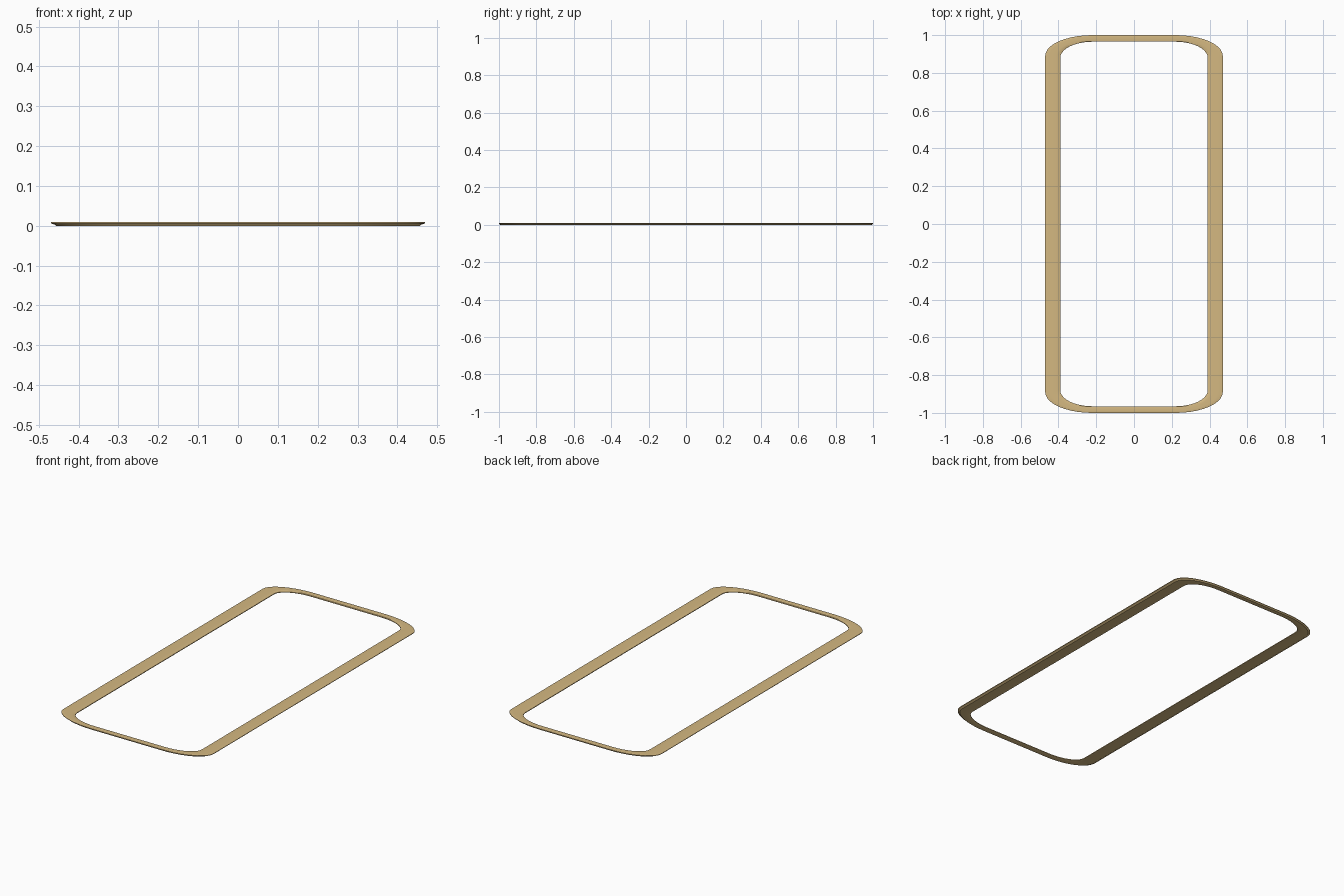
import bpy, bmesh, math

if "Cube" in bpy.data.objects:
    bpy.data.objects.remove(bpy.data.objects["Cube"])

# Cross-section: (fraction from inner edge to outer edge, height)
PROFILE = [(0.0, 0.003), (0.0, 0.007), (0.06, 0.009), (0.3, 0.01), (0.5, 0.01),
           (0.7, 0.01), (0.93, 0.01), (1.0, 0.009), (1.0, 0.006),
           (0.88, 0.003), (0.84, 0.0), (0.5, 0.0), (0.15, 0.0)]
STEPS = 10


def outline(t):
    """Rounded rectangle, wide on the long sides and narrow at the ends."""
    cx, cy = 0.22, 0.88 + 0.01 * t
    rx = 0.17 + 0.08 * t
    ry = 0.085 + 0.025 * t
    pts = []
    for sx, sy, rev in ((1, 1, False), (-1, 1, True), (-1, -1, False), (1, -1, True)):
        corner = []
        for i in range(STEPS + 1):
            a = math.pi / 2 * i / STEPS
            corner.append((sx * (cx + rx * math.cos(a)), sy * (cy + ry * math.sin(a))))
        pts += corner[::-1] if rev else corner
    return pts


# Bezel frame: sweep the profile round the outline
bm = bmesh.new()
rings = [[bm.verts.new((x, y, z)) for x, y in outline(t)] for t, z in PROFILE]
for k, a in enumerate(rings):
    b = rings[(k + 1) % len(rings)]
    n = len(a)
    for i in range(n):
        j = (i + 1) % n
        bm.faces.new((a[i], a[j], b[j], b[i]))
bmesh.ops.recalc_face_normals(bm, faces=bm.faces)
mesh = bpy.data.meshes.new("bezel_frame")
bm.to_mesh(mesh)
bm.free()
frame = bpy.data.objects.new("bezel_frame", mesh)
bpy.context.collection.objects.link(frame)

# Tan material
mat = bpy.data.materials.new("tan")
mat.diffuse_color = (0.66, 0.48, 0.22, 1)
mat.use_nodes = True
mat.node_tree.nodes["Principled BSDF"].inputs["Base Color"].default_value = mat.diffuse_color
mesh.materials.append(mat)

bpy.context.view_layer.objects.active = frame
frame.select_set(True)
bpy.ops.object.shade_smooth_by_angle(angle=math.radians(30))
